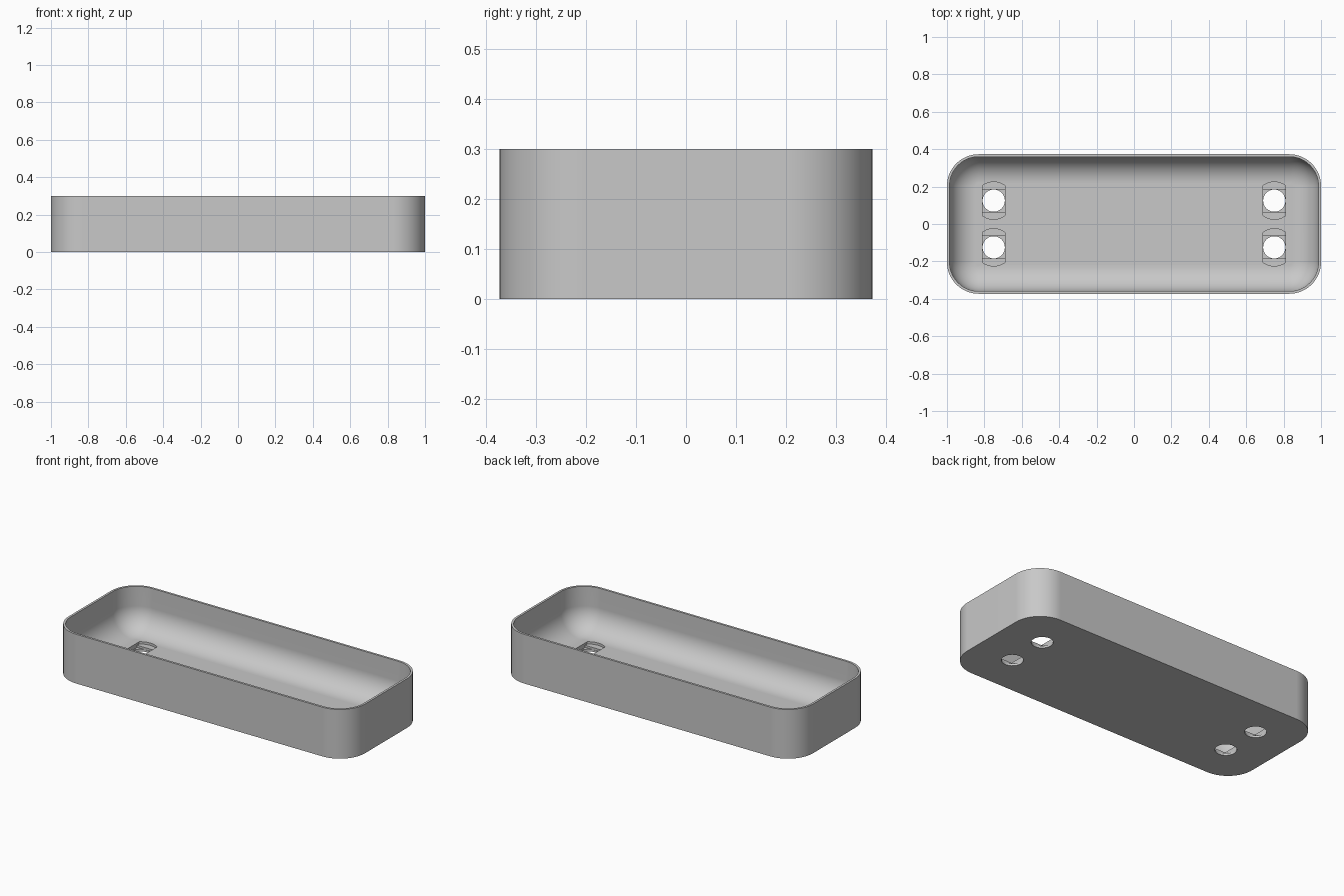
import bpy
import bmesh
from math import sin, cos, pi, acos

cube = bpy.data.objects.get("Cube")
if cube:
    bpy.data.objects.remove(cube, do_unlink=True)

HALF_X, HALF_Y, HEIGHT = 1.0, 0.373, 0.3
CORNER, WALL, FLOOR, FILLET = 0.17, 0.0135, 0.04, 0.14
HOLE_X, HOLE_Y, HOLE_R, SLOT_R = 0.75, 0.125, 0.06, 0.1

grey = bpy.data.materials.new("light grey")
grey.use_nodes = True
grey.diffuse_color = (0.58, 0.58, 0.58, 1)
grey.node_tree.nodes["Principled BSDF"].inputs["Base Color"].default_value = grey.diffuse_color


def arc(radius, start, end, steps):
    return [(radius * cos(start + (end - start) * i / steps),
             radius * sin(start + (end - start) * i / steps)) for i in range(steps + 1)]


def rounded_rectangle(inset):
    """Outline of the tray, moved inwards by inset."""
    points = []
    for k, (sx, sy) in enumerate([(1, 1), (-1, 1), (-1, -1), (1, -1)]):
        cx, cy = sx * (HALF_X - CORNER), sy * (HALF_Y - CORNER)
        points += [(cx + x, cy + y)
                   for x, y in arc(CORNER - inset, k * pi / 2, (k + 1) * pi / 2, 16)]
    return points


def loft(bm, sections):
    """Skin (outline, height) sections and cap both ends."""
    rings = [[bm.verts.new((x, y, z)) for x, y in outline] for outline, z in sections]
    for low, high in zip(rings, rings[1:]):
        n = len(low)
        for i in range(n):
            j = (i + 1) % n
            bm.faces.new((low[i], low[j], high[j], high[i]))
    bm.faces.new(rings[0][::-1])
    bm.faces.new(rings[-1])


def make_object(name, bm):
    bmesh.ops.recalc_face_normals(bm, faces=bm.faces)
    mesh = bpy.data.meshes.new(name)
    bm.to_mesh(mesh)
    bm.free()
    obj = bpy.data.objects.new(name, mesh)
    bpy.context.collection.objects.link(obj)
    return obj


# Tray: outer wall, rim, inner wall and filleted floor
sections = [(0, 0), (0, HEIGHT), (WALL, HEIGHT)]
sections += [(WALL + FILLET * (1 - cos(t)), FLOOR + FILLET * (1 - sin(t)))
             for t in [i * pi / 32 for i in range(17)]]
bm = bmesh.new()
loft(bm, [(rounded_rectangle(inset), z) for inset, z in sections])
tray = make_object("tray", bm)
tray.data.materials.append(grey)
bpy.ops.object.select_all(action="DESELECT")
bpy.context.view_layer.objects.active = tray
tray.select_set(True)

# Stepped screw holes: slot with curved ends, square step, round through hole
bend = acos(HOLE_R / SLOT_R)
slot = arc(SLOT_R, bend, pi - bend, 12) + arc(SLOT_R, pi + bend, 2 * pi - bend, 12)
side = HOLE_R - 0.0003
square = [(side, side), (-side, side), (-side, -side), (side, -side)]
circle = arc(HOLE_R - 0.0006, 0, 2 * pi, 40)[:-1]
cuts = [("slot_cutter", slot, 0.026, 0.1),
        ("square_cutter", square, 0.013, 0.11),
        ("hole_cutter", circle, -0.05, 0.12)]
for name, outline, bottom, top in cuts:
    bm = bmesh.new()
    for sx in (-1, 1):
        for sy in (-1, 1):
            moved = [(x + sx * HOLE_X, y + sy * HOLE_Y) for x, y in outline]
            loft(bm, [(moved, bottom), (moved, top)])
    cutter = make_object(name, bm)
    cutter.hide_render = True
    boolean = tray.modifiers.new(name, "BOOLEAN")
    boolean.operation = "DIFFERENCE"
    boolean.solver = "EXACT"
    boolean.object = cutter
    bpy.ops.object.modifier_apply(modifier=boolean.name)
    bpy.data.objects.remove(cutter, do_unlink=True)

# Smooth curves, crisp rim and hole edges, flat floor
bpy.ops.object.shade_smooth_by_angle(angle=pi / 6)
weighted = tray.modifiers.new("flat_floor_normals", "WEIGHTED_NORMAL")
weighted.keep_sharp = True
